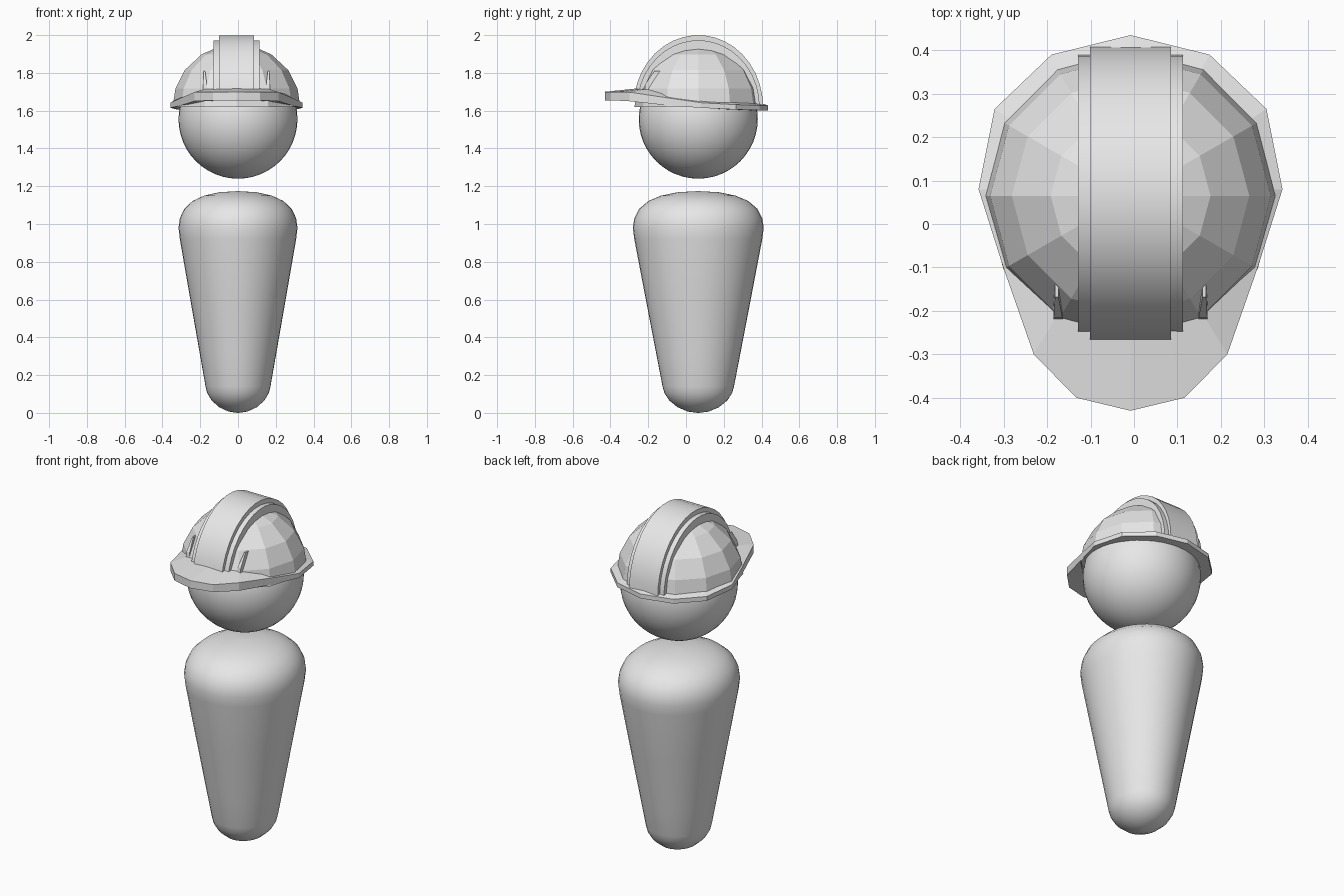
import bpy, bmesh
from math import sin, cos, pi, radians, atan2, sqrt

if "Cube" in bpy.data.objects:
    bpy.data.objects.remove(bpy.data.objects["Cube"])

grey = bpy.data.materials.new("light grey")
grey.use_nodes = True
grey.diffuse_color = (0.8, 0.8, 0.8, 1)
grey.node_tree.nodes["Principled BSDF"].inputs["Base Color"].default_value = (0.8, 0.8, 0.8, 1)

CY = 0.065           # shared centre line in y
HX = -0.008          # the helmet sits slightly off centre
BASE = 1.62          # helmet base height


def loft(name, rings, loop=False, cap_start=True, cap_end=True, smooth=None):
    """Bridge a list of equal rings of points into one surface."""
    bm = bmesh.new()
    vs = [[bm.verts.new(p) for p in r] for r in rings]
    n = len(vs[0])
    for i in range(len(vs) if loop else len(vs) - 1):
        a, b = vs[i], vs[(i + 1) % len(vs)]
        for j in range(n):
            k = (j + 1) % n
            bm.faces.new((a[j], a[k], b[k], b[j]))
    if not loop and cap_start:
        bm.faces.new(vs[0])
    if not loop and cap_end:
        bm.faces.new(vs[-1])
    bmesh.ops.recalc_face_normals(bm, faces=bm.faces)
    mesh = bpy.data.meshes.new(name)
    bm.to_mesh(mesh)
    bm.free()
    mesh.materials.append(grey)
    ob = bpy.data.objects.new(name, mesh)
    bpy.context.collection.objects.link(ob)
    if smooth:
        bpy.ops.object.select_all(action='DESELECT')
        ob.select_set(True)
        bpy.context.view_layer.objects.active = ob
        bpy.ops.object.shade_smooth_by_angle(angle=radians(smooth))
    return ob


def ring(r, z, sides, cx=0, sy=1):
    return [(cx + r * cos(2 * pi * i / sides), CY + sy * r * sin(2 * pi * i / sides), z)
            for i in range(sides)]


# Tapered body with rounded ends, slightly deeper than wide
body = [(0.004, 0), (0.05, 0.007), (0.1, 0.03), (0.14, 0.066), (0.163, 0.105), (0.172, 0.14),
        (0.2, 0.3), (0.256, 0.62), (0.308, 0.92), (0.315, 0.98), (0.308, 1.03), (0.285, 1.08),
        (0.24, 1.122), (0.18, 1.15), (0.1, 1.168), (0.004, 1.174)]
loft("body", [ring(r, z, 40, sy=1.1) for r, z in body], smooth=50)

# Head
bpy.ops.mesh.primitive_uv_sphere_add(segments=40, ring_count=24, radius=0.315,
                                     location=(0, CY, 1.555))
head = bpy.context.object
head.name = "head"
head.data.materials.append(grey)
bpy.ops.object.shade_smooth_by_angle(angle=radians(50))

# Faceted helmet dome
dome = [(0.338 * cos(t), BASE + 0.332 * sin(t))
        for t in map(radians, (0, 17, 36, 57, 75, 89.5))]
loft("helmet_dome", [ring(r, z, 12, HX) for r, z in dome], cap_start=False)


# Stepped ridge running front to back over the dome
def ridge(name, half, ry, rz, start):
    rings = []
    for i in range(19):
        t = radians(start + (180 - start) * i / 18)
        pts = [(-half, ry, rz), (half, ry, rz), (half, 0.28, 0.28), (-half, 0.28, 0.28)]
        rings.append([(HX + x, CY - a * cos(t), BASE + b * sin(t)) for x, a, b in pts])
    loft(name, rings, smooth=30)


ridge("ridge_lower_step", 0.121, 0.325, 0.353, 10)
ridge("ridge_upper_step", 0.093, 0.343, 0.38, 10)

# Brim: thin rim at the back widening into a visor (x, y, bottom z, top z)
half_brim = [(0.125, -0.4, 1.655, 1.698), (0.223, -0.3, 1.65, 1.698),
             (0.293, -0.1, 1.628, 1.668), (0.35, 0.08, 1.615, 1.642),
             (0.313, 0.265, 1.606, 1.632), (0.182, 0.39, 1.602, 1.628)]
outline = [(0, -0.43, 1.655, 1.7)] + half_brim + [(0, 0.435, 1.602, 1.628)]
outline += [(-x, y, lo, hi) for x, y, lo, hi in reversed(half_brim)]
sections = []
for x, y, lo, hi in outline:
    dist = sqrt(x * x + (y - CY) ** 2)
    ix, iy = x / dist * 0.302, CY + (y - CY) / dist * 0.302
    rise = 0.02
    sections.append([(HX + x, y, lo), (HX + x, y, hi),
                     (HX + ix, iy, hi + rise), (HX + ix, iy, lo)])
loft("brim_and_visor", sections, loop=True)

# Small fins on either side of the ridge
for side, label in ((1, "left"), (-1, "right")):
    def fin_ring(w0, w1, y0, y1, z):
        return [(HX + side * x, y, z) for x, y in
                ((w0, y0), (w1, y0), (w1, y1), (w0, y1))]
    loft(label + "_fin", [fin_ring(0.155, 0.178, -0.222, -0.1, 1.69),
                          fin_ring(0.157, 0.177, -0.215, -0.1, 1.74),
                          fin_ring(0.166, 0.174, -0.168, -0.12, 1.81)])
